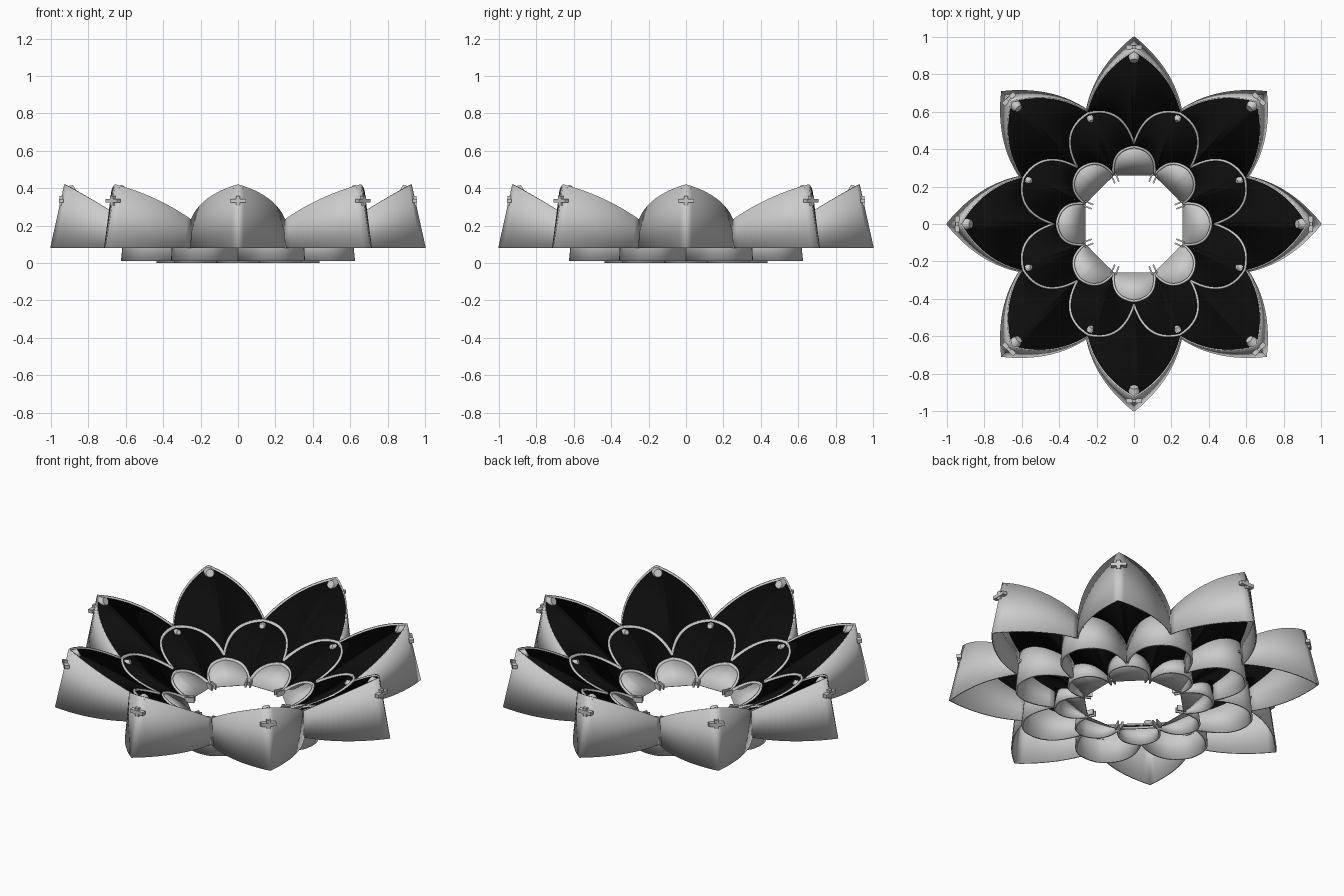
import bpy, bmesh, math
from mathutils import Matrix, Vector

if "Cube" in bpy.data.objects:
    bpy.data.objects.remove(bpy.data.objects["Cube"])

N = 14  # segments along half a petal

black = bpy.data.materials.new("black_panel")
black.diffuse_color = (0.004, 0.004, 0.004, 1)
black.use_nodes = True
black.node_tree.nodes["Principled BSDF"].inputs["Base Color"].default_value = black.diffuse_color


def bez(a, c, b):
    """Quadratic curve from a to b through control c (radial, sideways, height)."""
    a, c, b = Vector(a), Vector(c), Vector(b)
    return [a * (1 - t) ** 2 + c * 2 * t * (1 - t) + b * t * t
            for t in (i / N for i in range(N + 1))]


def rot(deg):
    return Matrix.Rotation(math.radians(deg), 4, 'Z')


def flip(v):
    return Vector((v.x, -v.y, v.z))


def strip(name, pairs, angle, thick, mat=None, offset=0):
    """Quad strip between two curves, thickened and turned around the centre."""
    bm = bmesh.new()
    for half in (1, -1):
        vs = [[bm.verts.new(p if half == 1 else flip(p)) for p in pr] for pr in pairs]
        for (a, b), (c, d) in zip(vs, vs[1:]):
            bm.faces.new((a, b, d, c) if half == 1 else (a, c, d, b))
    bmesh.ops.remove_doubles(bm, verts=bm.verts, dist=1e-5)
    bmesh.ops.recalc_face_normals(bm, faces=bm.faces)
    me = bpy.data.meshes.new(name)
    bm.to_mesh(me)
    bm.free()
    ob = bpy.data.objects.new(name, me)
    bpy.context.collection.objects.link(ob)
    ob.matrix_world = rot(angle)
    if mat:
        me.materials.append(mat)
    m = ob.modifiers.new("thickness", 'SOLIDIFY')
    m.thickness = thick
    m.offset = offset
    bpy.context.view_layer.objects.active = ob
    ob.select_set(True)
    bpy.ops.object.shade_smooth_by_angle(angle=math.radians(25))
    ob.select_set(False)
    return ob


def boxes(name, parts, angle):
    """Several boxes (centre, size) joined in one object."""
    bm = bmesh.new()
    for c, s in parts:
        bmesh.ops.create_cube(bm, size=1, matrix=Matrix.Translation(c) @ Matrix.Diagonal((*s, 1)))
    me = bpy.data.meshes.new(name)
    bm.to_mesh(me)
    bm.free()
    ob = bpy.data.objects.new(name, me)
    bpy.context.collection.objects.link(ob)
    ob.matrix_world = rot(angle)


def peg(name, loc, size, angle):
    """Small tapered peg head lying on a panel."""
    bm = bmesh.new()
    bmesh.ops.create_cone(bm, cap_ends=True, segments=16, radius1=size, radius2=size * 0.6,
                          depth=size * 1.1,
                          matrix=Matrix.Translation(loc) @ Matrix.Rotation(math.radians(-60), 4, 'Y'))
    me = bpy.data.meshes.new(name)
    bm.to_mesh(me)
    bm.free()
    ob = bpy.data.objects.new(name, me)
    bpy.context.collection.objects.link(ob)
    ob.matrix_world = rot(angle)


# base and rim half-curves, from junction with the neighbour petal to the tip
outer_base = bez((.61, .253, .08), (.83, .21, .08), (1.0, 0, .08))
outer_rim = bez((.60, .249, .23), (.81, .20, .36), (.925, 0, .42))
mid_base = bez((.40, .166, .01), (.64, .19, .01), (.66, 0, .01))
mid_rim = bez((.395, .164, .122), (.61, .185, .22), (.64, 0, .232))
inner_base = bez((.262, .1085, .0), (.41, .13, .0), (.43, 0, .0))
inner_rim = bez((.262, .1085, .03), (.395, .125, .095), (.412, 0, .105))


def neighbour(rim):
    """Rim of the next ring inward, seen in this petal's frame: tip to junction reversed."""
    m = rot(22.5)
    return [m @ flip(p) for p in rim]


drop = Vector((0, 0, -.012))


def panel(rim, inside):
    # rim runs junction -> tip, so pair it with the inner edge running junction -> axis
    return [(r + drop, q + drop) for r, q in zip(rim, inside)]


outer_panel = panel(outer_rim, neighbour(mid_rim)[::-1])
mid_panel = panel(mid_rim, neighbour(inner_rim)[::-1])
hole_edge = [Vector((.26, .108 * (1 - i / N), .016)) for i in range(N + 1)]
inner_panel = panel(inner_rim, hole_edge)

for k in range(8):
    a, b = 45 * k, 45 * k + 22.5
    # petal walls
    strip("outer_petal_wall", list(zip(outer_base, outer_rim)), a, .008)
    strip("middle_petal_wall", list(zip(mid_base, mid_rim)), b, .012)
    strip("inner_petal_wall", list(zip(inner_base, inner_rim)), a, .012)
    # sloping panels
    strip("outer_panel", outer_panel, a, .004, black)
    strip("middle_panel", mid_panel, b, .004, black)
    strip("inner_panel", inner_panel, a, .004)
    # fasteners
    boxes("outer_tip_clip", [((.945, 0, .333), (.025, .085, .02)),
                             ((.925, 0, .333), (.06, .022, .05))], a)
    peg("outer_peg", (.888, 0, .388), .036, a)
    boxes("middle_tip_clip", [((.645, 0, .15), (.02, .06, .012))], b)
    peg("middle_peg", (.605, 0, .205), .022, b)
    boxes("inner_joint_clip", [((.265, s * .012, .02), (.05, .008, .03)) for s in (1, -1)], b)
